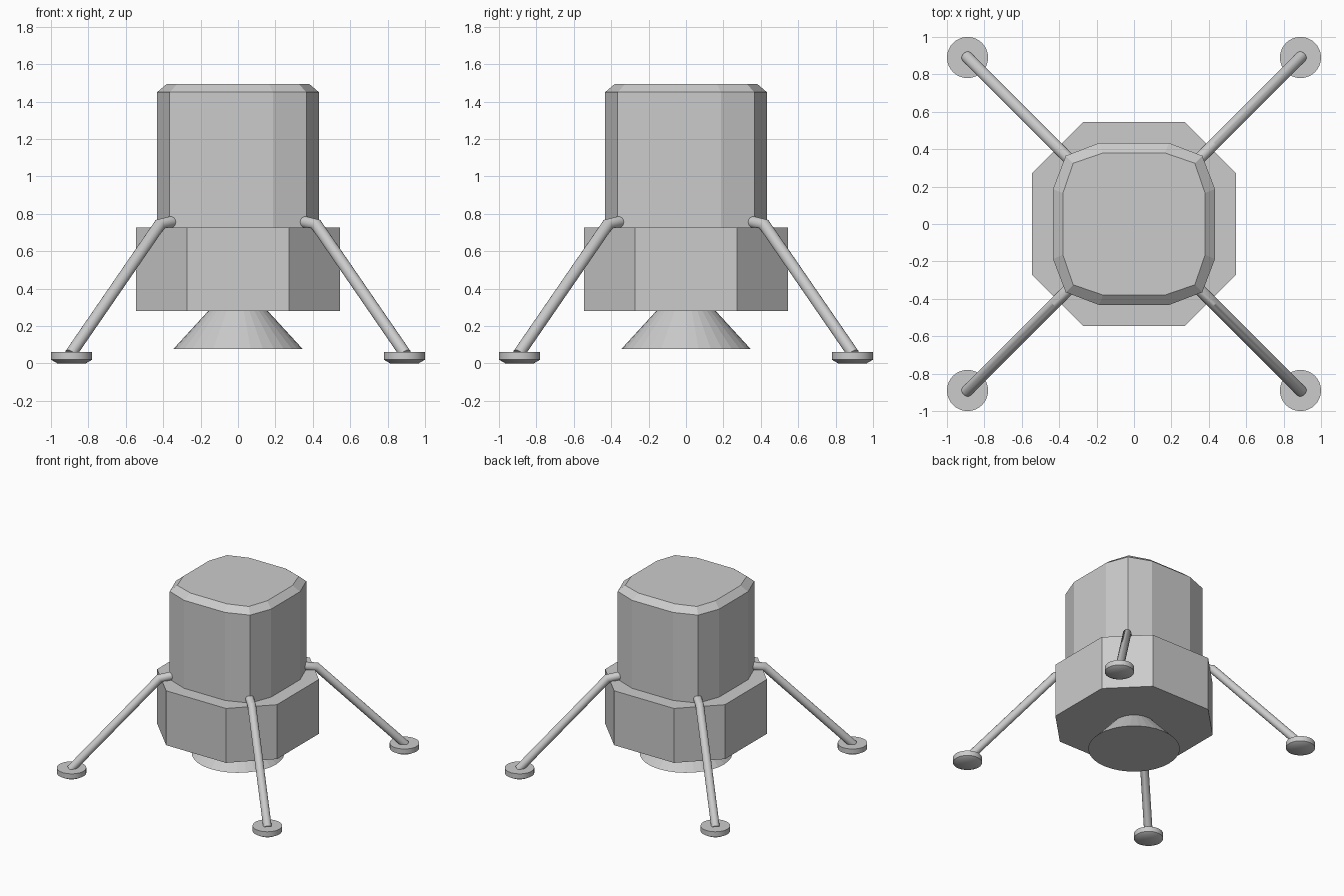
import bpy
import bmesh
from math import sin, cos, tan, pi, radians, sqrt

if "Cube" in bpy.data.objects:
    bpy.data.objects.remove(bpy.data.objects["Cube"])


def loft(name, rings, smooth=None):
    """Skin equal-length rings of points and cap both ends."""
    bm = bmesh.new()
    loops = [[bm.verts.new(p) for p in ring] for ring in rings]
    for a, b in zip(loops, loops[1:]):
        for i in range(len(a)):
            j = (i + 1) % len(a)
            bm.faces.new((a[i], a[j], b[j], b[i]))
    bm.faces.new(loops[0])
    bm.faces.new(loops[-1])
    bmesh.ops.recalc_face_normals(bm, faces=bm.faces)
    mesh = bpy.data.meshes.new(name)
    bm.to_mesh(mesh)
    bm.free()
    ob = bpy.data.objects.new(name, mesh)
    bpy.context.collection.objects.link(ob)
    if smooth:
        bpy.ops.object.select_all(action='DESELECT')
        ob.select_set(True)
        bpy.context.view_layer.objects.active = ob
        bpy.ops.object.shade_smooth_by_angle(angle=radians(smooth))
    return ob


def circle(r, z, n, cx=0, cy=0):
    return [(cx + r * cos(2 * pi * i / n), cy + r * sin(2 * pi * i / n), z) for i in range(n)]


def four_way(quarter, z):
    """Repeat a quarter outline four times around the z axis."""
    pts = []
    for c, s in ((1, 0), (0, 1), (-1, 0), (0, -1)):
        pts += [(c * x - s * y, s * x + c * y, z) for x, y in quarter]
    return pts


# Octagonal descent base
base = [(0.545, -0.272), (0.545, 0.272)]
loft("base", [four_way(base, 0.28), four_way(base, 0.727)])

# Twelve-sided cabin with a chamfered roof
wall = [(0.433, -0.187), (0.433, 0.187), (0.365, 0.365)]
roof = [(0.38, -0.165), (0.38, 0.165), (0.325, 0.325)]
loft("cabin", [four_way(wall, 0.72), four_way(wall, 1.45), four_way(roof, 1.495)])

# Engine nozzle
loft("engine_nozzle", [circle(0.345, 0.078, 32), circle(0.155, 0.285, 32)])

# Legs: bent tubes in the diagonal planes, each with a round foot pad
R = 0.032
# (x offset, height, tilt of the cross-section, stretch at the mitred elbow)
SECTIONS = [(0.33, 0.762, 10, 1), (0.42, 0.74, 28, 1 / cos(radians(18))), (0.895, 0.05, 46, 1)]
for sx, sy, side in ((1, -1, "front_right"), (-1, -1, "front_left"),
                     (1, 1, "back_right"), (-1, 1, "back_left")):
    rings = []
    for d, z, tilt, stretch in SECTIONS:
        ring = []
        for i in range(16):
            a = 2 * pi * i / 16
            across, up = R * cos(a), R * stretch * sin(a)
            out = d * sqrt(2) + up * sin(radians(tilt))
            ring.append((sx * (out - across) / sqrt(2), sy * (out + across) / sqrt(2),
                         z + up * cos(radians(tilt))))
        rings.append(ring)
    loft(side + "_leg", rings, 30)
    px, py = sx * 0.89, sy * 0.89
    loft(side + "_foot_pad", [circle(r, z, 32, px, py)
                              for r, z in ((0.075, 0), (0.11, 0.02), (0.11, 0.062))], 30)
